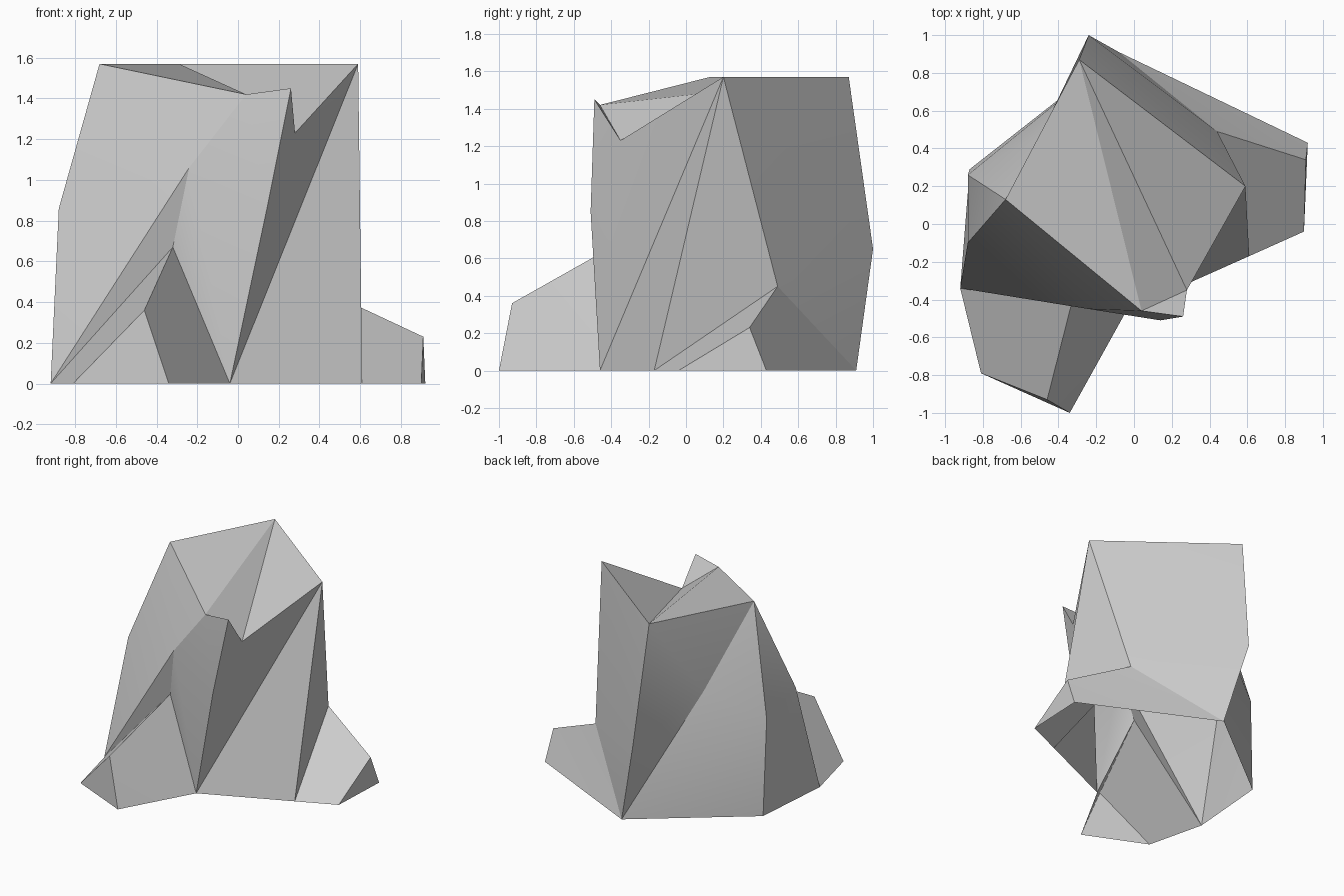
import bpy
import bmesh
import math
from mathutils import Vector

cube = bpy.data.objects.get("Cube")
if cube:
    bpy.data.objects.remove(cube, do_unlink=True)

stone = bpy.data.materials.new("grey stone")
stone.use_nodes = True
GREY = (0.6, 0.6, 0.6, 1)
stone.diffuse_color = GREY
stone.node_tree.nodes["Principled BSDF"].inputs["Base Color"].default_value = GREY

# Named corners of the boulder, shared between its parts
POINTS = {
    # crown
    "crown_left": (-.68, .13, 1.57), "crown_back": (-.29, .87, 1.57),
    "crown_right": (.59, .2, 1.57), "brow": (.04, -.46, 1.42),
    "horn": (.26, -.49, 1.45), "notch": (.28, -.35, 1.23),
    # flanks
    "shoulder": (-.88, -.1, .86), "ridge": (-.24, -.45, 1.06),
    "chest": (.14, -.51, .85), "hip": (-.88, .26, .75),
    "back_dent": (-.49, .48, .95), "back_bulge": (-.24, 1, .65),
    # ground line of the main rock
    "foot_left": (-.92, -.34, 0), "foot_front": (-.04, -.46, 0),
    "foot_right": (.61, -.17, 0), "foot_back": (-.08, .91, 0),
    "foot_rear": (-.87, .29, 0),
    # front spur
    "front_root": (-.32, -.38, .67), "front_tip": (-.46, -.93, .36),
    "front_toe_left": (-.81, -.79, 0), "front_toe_right": (-.34, -1, 0),
    # side spur
    "side_root": (.44, .49, .45), "side_tip": (.91, .34, .23),
    "side_toe_front": (.9, -.04, 0), "side_toe_back": (.92, .43, 0),
}


def facets(name, faces):
    """Build one shell of flat facets from lists of corner names."""
    bm = bmesh.new()
    verts = {}
    for face in faces:
        corners = face.split()
        for c in corners:
            if c not in verts:
                verts[c] = bm.verts.new(POINTS[c])
        bm.faces.new([verts[c] for c in corners])
    # Make every shell face outwards from its own middle
    bmesh.ops.recalc_face_normals(bm, faces=bm.faces[:])
    middle = sum((v.co for v in bm.verts), Vector()) / len(bm.verts)
    middle.z *= 0.5
    outward = sum((f.calc_center_median() - middle).dot(f.normal) * f.calc_area()
                  for f in bm.faces)
    if outward < 0:
        bmesh.ops.reverse_faces(bm, faces=bm.faces[:])
    mesh = bpy.data.meshes.new(name)
    bm.to_mesh(mesh)
    bm.free()
    mesh.materials.append(stone)
    obj = bpy.data.objects.new(name, mesh)
    bpy.context.collection.objects.link(obj)
    bpy.ops.object.select_all(action="DESELECT")
    obj.select_set(True)
    bpy.context.view_layer.objects.active = obj
    bpy.ops.object.shade_smooth_by_angle(angle=math.radians(25))
    return obj


# Main rock, open underneath
facets("main_rock", [
    # crown
    "crown_left brow crown_back",
    "brow notch crown_back",
    "notch crown_right crown_back",
    "brow horn notch",
    # front
    "crown_left shoulder ridge",
    "crown_left ridge brow",
    "shoulder foot_left ridge",
    "ridge foot_left front_root",
    "ridge front_root foot_front",
    "ridge foot_front chest",
    "brow ridge chest",
    "brow chest horn",
    # right side
    "horn chest notch",
    "notch chest foot_front",
    "notch foot_front crown_right",
    "crown_right foot_front foot_right",
    "crown_right foot_right side_root",
    # back
    "crown_right side_root back_bulge",
    "crown_right back_bulge crown_back",
    "side_root foot_back back_bulge",
    "crown_back back_bulge back_dent",
    "back_bulge foot_back back_dent",
    "crown_back back_dent crown_left",
    "back_dent hip crown_left",
    "back_dent foot_back hip",
    "hip foot_back foot_rear",
    # left side
    "crown_left hip shoulder",
    "shoulder hip foot_rear",
    "shoulder foot_rear foot_left",
])

# Low spur running out to the front
facets("front_spur", [
    "front_root foot_left front_tip",
    "foot_left front_toe_left front_tip",
    "front_tip front_toe_left front_toe_right",
    "front_tip front_toe_right foot_front",
    "front_tip foot_front front_root",
])

# Low spur running out to the side
facets("side_spur", [
    "side_root foot_right side_tip",
    "foot_right side_toe_front side_tip",
    "side_tip side_toe_front side_toe_back",
    "side_root side_tip foot_back",
    "side_tip side_toe_back foot_back",
])
